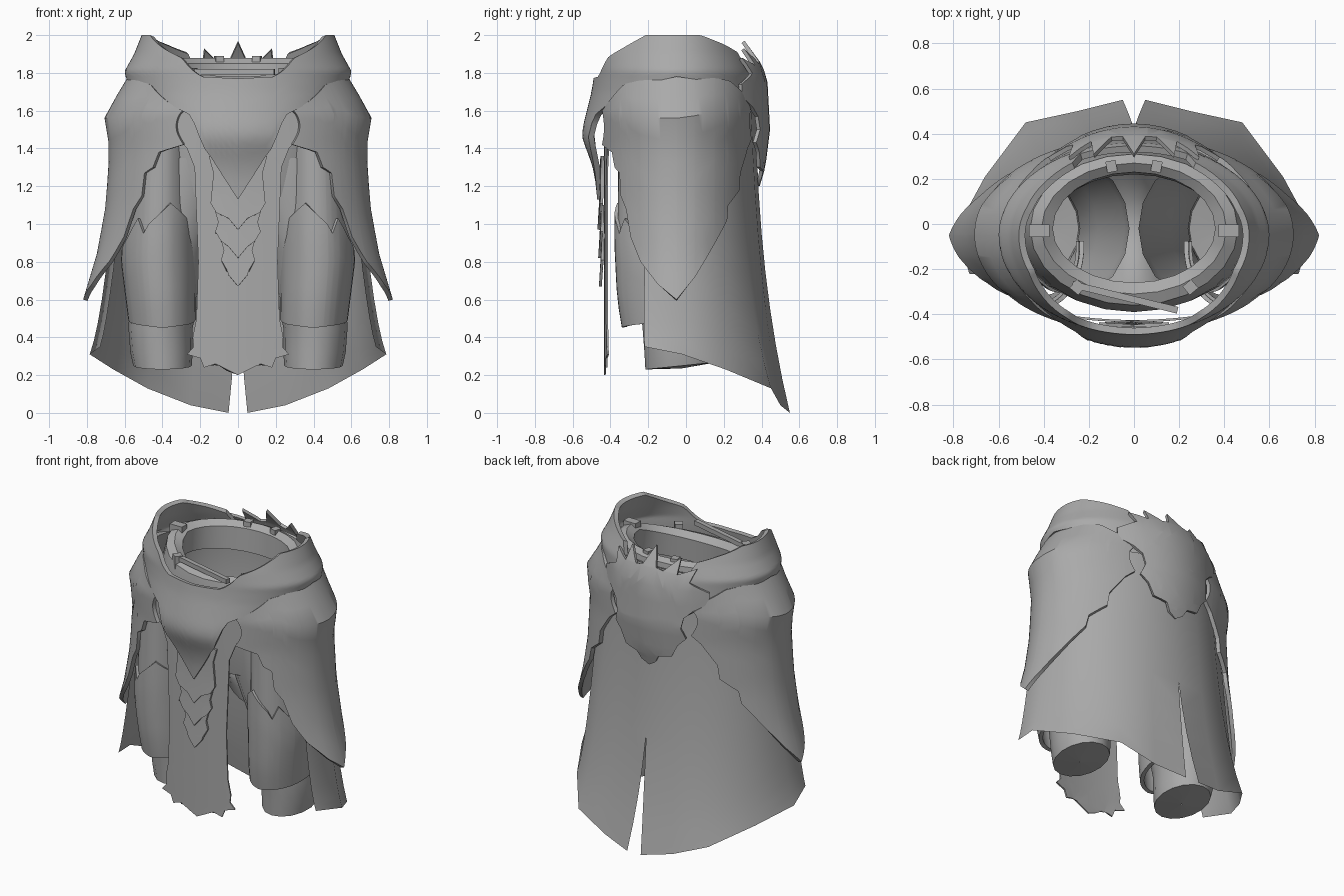
import bpy, bmesh, math
from mathutils import Vector

if "Cube" in bpy.data.objects:
    bpy.data.objects.remove(bpy.data.objects["Cube"])

steel = bpy.data.materials.new("plain_grey")
steel.diffuse_color = (0.4, 0.4, 0.4, 1)
steel.use_nodes = True
steel.node_tree.nodes["Principled BSDF"].inputs["Base Color"].default_value = steel.diffuse_color


def table(x, pts):
    """Linear lookup in a list of (x, value) pairs."""
    if x <= pts[0][0]:
        return pts[0][1]
    for (x0, a), (x1, b) in zip(pts, pts[1:]):
        if x <= x1:
            return a + (b - a) * (x - x0) / (x1 - x0)
    return pts[-1][1]


def finish(name, bm, thick=0.0, mirror=False, angle=35):
    me = bpy.data.meshes.new(name)
    bm.to_mesh(me)
    bm.free()
    ob = bpy.data.objects.new(name, me)
    bpy.context.collection.objects.link(ob)
    me.materials.append(steel)
    if thick:
        m = ob.modifiers.new("thickness", 'SOLIDIFY')
        m.thickness = thick
        m.offset = -1
    if mirror:
        ob.modifiers.new("mirror", 'MIRROR').merge_threshold = 0.0005
    bpy.ops.object.select_all(action='DESELECT')
    ob.select_set(True)
    bpy.context.view_layer.objects.active = ob
    bpy.ops.object.convert(target='MESH')
    bpy.ops.object.shade_smooth_by_angle(angle=math.radians(angle))
    return ob


def sheet(name, f, us, vs, closed=False, **kw):
    """Grid surface f(u, v); closed joins the last column to the first."""
    bm = bmesh.new()
    g = [[bm.verts.new(f(u, v)) for v in vs] for u in us]
    n = len(us)
    for i in range(n if closed else n - 1):
        k = (i + 1) % n
        for j in range(len(vs) - 1):
            bm.faces.new((g[i][j], g[i][j + 1], g[k][j + 1], g[k][j]))
    return finish(name, bm, **kw)


def plate(name, half, depth, back=False, **kw):
    """Symmetric outline (right half, top to bottom) bent onto y = depth(x, z)."""
    pts = half + [(-x, z) for x, z in reversed(half) if x > 0.001]
    bm = bmesh.new()
    face = bm.faces.new([bm.verts.new((x, 0, z)) for x, z in pts])
    face.normal_update()
    if (face.normal.y > 0) != back:
        face.normal_flip()
    bmesh.ops.triangulate(bm, faces=bm.faces[:])
    cuts = [((x * 0.06, 0, 0), (1, 0, 0)) for x in range(-6, 7)]
    cuts += [((0, 0, z * 0.1 + 0.05), (0, 0, 1)) for z in range(2, 20)]
    for co, no in cuts:
        bmesh.ops.bisect_plane(bm, geom=bm.verts[:] + bm.edges[:] + bm.faces[:],
                               plane_co=co, plane_no=no)
    for v in bm.verts:
        v.co.y = depth(v.co.x, v.co.z)
    return finish(name, bm, **kw)


def steps(a, b, n):
    return [a + (b - a) * i / n for i in range(n + 1)]


def around(t, a, front, back, y0=-0.05):
    """Point on an egg-shaped section; t in degrees, 0 = front, 90 = right."""
    r = math.radians(t)
    c = math.cos(r)
    return a * math.sin(r), y0 - c * ((y0 - front) if c > 0 else (back - y0))


# Belt: high collar at the hips, pointed apron at the front
B_TOP = [(0, 1.77), (19, 1.78), (26, 1.83), (32, 1.88), (47, 1.93), (66, 2.0),
         (112, 2.0), (135, 1.95), (150, 1.91), (156, 1.84), (180, 1.84)]
B_BOT = [(0, 1.13), (15, 1.36), (20, 1.42), (22, 1.5), (27, 1.58), (38, 1.63),
         (60, 1.73), (90, 1.78), (130, 1.74), (150, 1.66), (180, 1.66)]


def belt(t, v):
    k = abs(t)
    z = table(k, B_TOP) * (1 - v) + table(k, B_BOT) * v
    a = table(z, [(1.6, .57), (1.75, .59), (1.81, .6), (1.9, .55), (2.0, .51)])
    f = table(z, [(1.13, -.47), (1.25, -.482), (1.34, -.505), (1.4, -.53), (1.46, -.55),
                  (1.52, -.545), (1.6, -.525), (1.7, -.5), (1.78, -.488), (1.9, -.48),
                  (2, -.45)])
    b = table(z, [(1.6, .38), (1.8, .36), (2.0, .29)])
    return (*around(t, a, f, b), z)


sheet("belt", belt, steps(-180, 177, 119), steps(0, 1, 14), closed=True, thick=0.03)

# Hip guards with ragged lower edge and a side tip
H_TOP = [(25, 1.6), (33, 1.64), (50, 1.74), (90, 1.8), (130, 1.76), (156, 1.64)]
H_BOT = [(25, 1.42), (38, 1.38), (41, 1.3), (46, 1.27), (47, 1.15), (52, 1.08),
         (56, .93), (64, .8), (77, .68), (90, .6), (103, .72), (118, .9),
         (128, 1.02), (129, 1.1), (140, 1.18), (141, 1.27), (150, 1.4), (156, 1.45)]


def hip(t, v):
    z = table(t, H_TOP) * (1 - v) + table(t, H_BOT) * v
    a = table(z, [(.6, .82), (.85, .745), (1.1, .7), (1.4, .68), (1.58, .71),
                  (1.65, .66), (1.8, .57)])
    # notch beside the apron and the back shield
    t += 3 * math.sin(math.pi * v) * (1 if t < 26 else -1 if t > 155 else 0)
    return (*around(t, a, -.485, .385), z)


sheet("hip_guard", hip, sorted(set(steps(25, 156, 44) + [p[0] for p in H_BOT])),
      steps(0, 1, 10), thick=0.025, mirror=True)

# Back cape: columns from the rear slit to the front edge (bottom, middle, top)
CAPE = [((.05, .55, 0), (0, .42, .75), (0, .37, 1.6)),
        ((.25, .5, .04), (.2, .40, .75), (.2, .345, 1.6)),
        ((.48, .45, .13), (.42, .33, .75), (.38, .27, 1.6)),
        ((.66, .21, .23), (.58, .19, .75), (.53, .15, 1.6)),
        ((.785, -.02, .31), (.70, -.02, .75), (.62, -.03, 1.6)),
        ((.73, -.22, .35), (.66, -.22, .75), (.57, -.2, 1.6))]


def cape(u, v):
    a, b, c = (Vector(p) for p in CAPE[5 - u])
    p = a * (1 - v) * (1 - 2 * v) + b * 4 * v * (1 - v) + c * v * (2 * v - 1)
    p.x = max(p.x, 0)
    return p


sheet("cape", cape, range(6), steps(1, 0, 8), mirror=True, angle=50)

# Back shield with a spiked crest, flowing into the belt at both sides
plate("back_shield",
      [(0, 1.97), (.05, 1.86), (.1, 1.85), (.18, 1.93), (.19, 1.84), (.29, 1.88),
       (.27, 1.8), (.38, 1.74), (.38, 1.67), (.3, 1.62), (.25, 1.57), (.235, 1.5),
       (.26, 1.43), (.21, 1.38), (.17, 1.3), (.08, 1.28), (.05, 1.23), (0, 1.2)],
      lambda x, z: table(z, [(1.2, .39), (1.3, .42), (1.5, .445), (1.78, .43),
                             (1.86, .39), (1.97, .31)]) - .95 * x * x,
      back=True, thick=0.02)

# Front cloth with ragged hem
plate("front_cloth",
      [(0, 1.6), (.36, 1.6), (.32, 1.45), (.27, 1.40), (.23, 1.3), (.21, .8), (.22, .5),
       (.24, .4), (.235, .35), (.27, .31), (.2, .29), (.18, .24), (.12, .26), (.06, .23),
       (0, .2)],
      lambda x, z: -.435 + .25 * x * x, thick=0.01)

# Overlapping scales down the front, each tucked under the one above
for i, (w, top, tip) in enumerate([(.155, 1.36, .97), (.13, 1.1, .82), (.1, .95, .67)]):
    plate("front_scale_%d" % (i + 1),
          [(0, top - .06), (w - .03, top), (w, top), (w - .025, top - .09),
           (w - .01, tip + .14), (w - .04, tip + .09), (.05, tip + .06), (0, tip)],
          lambda x, z, i=i, tip=tip: -.457 + .004 * i + .3 * x * x
          - .012 * max(0, .2 - (z - tip)) / .2, thick=0.015)

# Inner waist ring, lower at the front: (height, half width, front, back)
WAIST = [(1.7, .37, -.27, .22), (1.85, .36, -.26, .23), (1.88, .41, -.31, .27),
         (1.86, .46, -.36, .31), (1.7, .5, -.39, .33), (1.4, .54, -.38, .33),
         (1.15, .52, -.33, .3)]


def waist(t, j):
    z, a, f, b = WAIST[j]
    dip = max(0, math.cos(math.radians(t))) * .1 if z > 1.5 else 0
    return (*around(t, a, f, b, -.02), z - dip)


sheet("waist_ring", waist, steps(0, 345, 23), range(7), closed=True)

# Saddle between the legs
sheet("saddle", lambda y, x: (x, y, 1.0 + 2.2 * y * y - 6 * x * x),
      steps(-.34, .31, 10), steps(-.16, .16, 6))


# Legs with closed ends: (height, centre x, centre y, half width, half depth)
LEG = [(1.35, .27, -.02, .25, .3), (1.15, .29, -.02, .25, .29), (.85, .36, -.02, .2, .25),
       (.45, .41, -.02, .17, .21), (.32, .405, -.02, .165, .2), (.25, .40, -.02, .155, .195),
       (.235, .40, -.03, .004, .004)]


def leg(t, j):
    z, cx, cy, a, d = LEG[j]
    r = math.radians(t)
    return cx + a * math.sin(r), cy - d * math.cos(r), z - .02 * math.cos(r) * (j == 5)


sheet("leg", leg, steps(0, 337.5, 15), range(7), closed=True, mirror=True)


# Thigh plates: upper one tucked behind a lower one with a notched top
def thigh(top, bot, grow):
    def f(t, v):
        z = table(t, top) * (1 - v) + table(t, bot) * v
        cx = table(z, [(.46, .40), (.8, .42), (1.4, .41)])
        a = table(z, [(.46, .172), (.8, .195), (1.4, .18)]) + grow
        d = table(z, [(.46, .235), (.6, .26), (.9, .275), (1.4, .27)]) + grow
        r = math.radians(t)
        return cx + a * math.sin(r), -.1 - d * math.cos(r), z
    return f


NOTCH = [(-95, .9), (-60, 1.0), (-18, 1.11), (17, 1.0), (25, .95), (36, 1.03),
         (60, .92), (110, .8)]
HEM = [(-95, .5), (-55, .47), (0, .45), (55, .47), (110, .5)]
TS = sorted(set(steps(-95, 110, 20) + [p[0] for p in NOTCH]))
sheet("lower_thigh_plate", thigh(NOTCH, HEM, .005), TS, steps(0, 1, 6), thick=0.025, mirror=True)
sheet("upper_thigh_plate", thigh([(0, 1.45)], [(0, .85)], -.012), TS, steps(0, 1, 5),
      thick=0.015, mirror=True)


# Small belt loops on the waist ring and a slanted strap behind the collar
def box(name, loc, size, rot=0, mirror=True):
    bm = bmesh.new()
    bmesh.ops.create_cube(bm, size=1)
    bmesh.ops.scale(bm, vec=size, verts=bm.verts)
    ob = finish(name, bm)
    ob.location, ob.rotation_euler.z = loc, rot
    if mirror:
        twin = ob.copy()
        bpy.context.collection.objects.link(twin)
        twin.location.x, twin.rotation_euler.z = -loc[0], -rot


box("side_loop", (.42, -.03, 1.84), (.09, .055, .1))
box("front_loop", (.25, -.28, 1.78), (.05, .05, .09), .7)
box("rear_loop", (.1, .255, 1.84), (.045, .05, .1), -.2)
box("slanted_strap", (-.04, -.325, 1.805), (.48, .03, .03), -.24, mirror=False)
